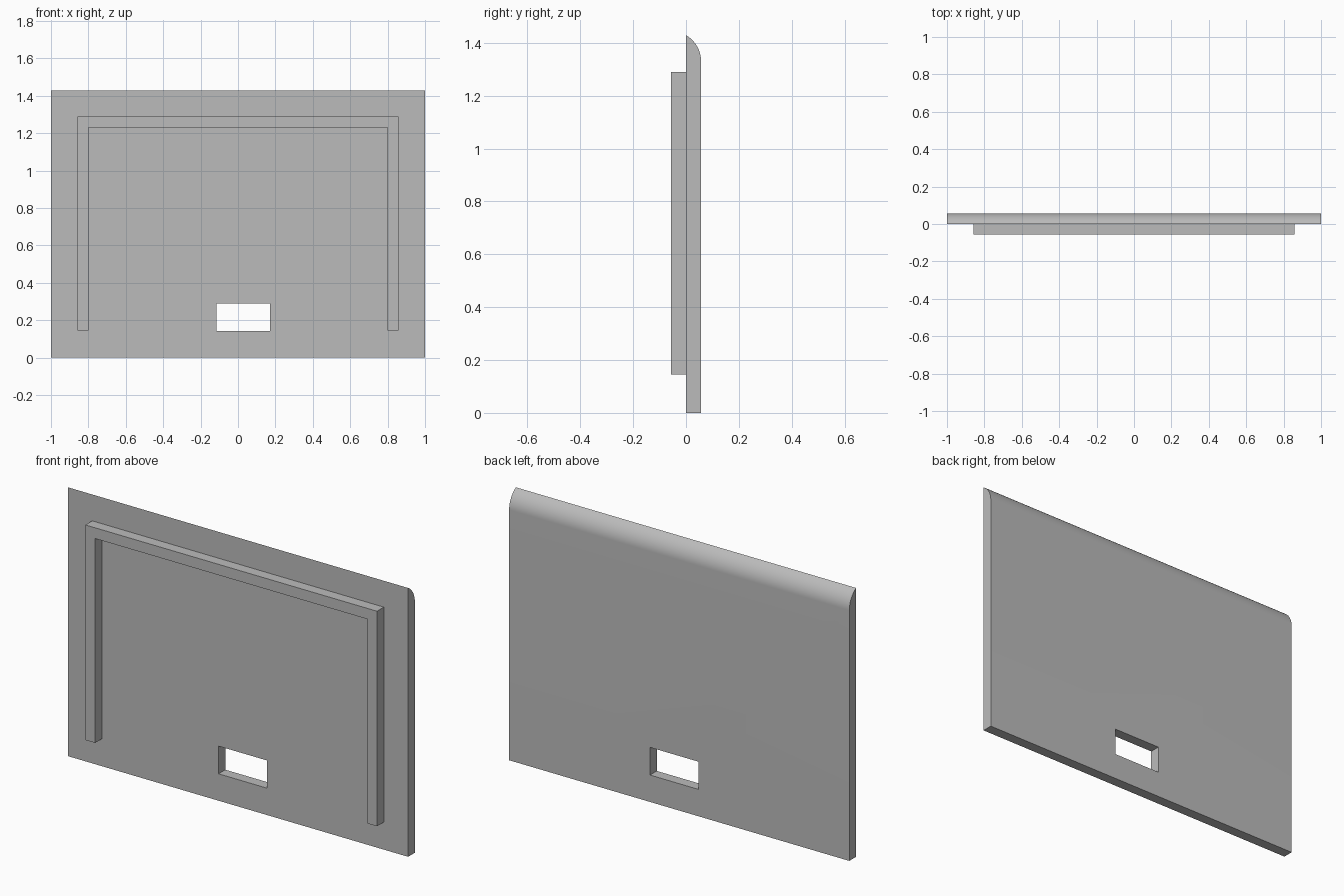
import bpy
import bmesh
from math import sin, cos, radians
from mathutils import Vector

cube = bpy.data.objects.get("Cube")
if cube:
    bpy.data.objects.remove(cube, do_unlink=True)

GREY = (0.5, 0.5, 0.5, 1.0)
grey = bpy.data.materials.new("plain grey")
grey.use_nodes = True
grey.diffuse_color = GREY
grey.node_tree.nodes["Principled BSDF"].inputs["Base Color"].default_value = GREY

U = 2 / 70          # module of the design: the panel is 70 units wide
THICK = 2 * U


def extrude_profile(name, points, direction):
    """Solid made by sweeping a closed outline along a vector."""
    bm = bmesh.new()
    face = bm.faces.new([bm.verts.new(p) for p in points])
    swept = bmesh.ops.extrude_face_region(bm, geom=[face])["geom"]
    bmesh.ops.translate(bm, vec=Vector(direction),
                        verts=[v for v in swept if isinstance(v, bmesh.types.BMVert)])
    bmesh.ops.recalc_face_normals(bm, faces=bm.faces)
    mesh = bpy.data.meshes.new(name)
    bm.to_mesh(mesh)
    bm.free()
    mesh.materials.append(grey)
    obj = bpy.data.objects.new(name, mesh)
    bpy.context.collection.objects.link(obj)
    return obj


# Panel: flat front, back edge rounded over at the top
radius = 2 * THICK
arc_z = 50 * U - radius * sin(radians(60))
outline = [(-1, 0, 0), (-1, THICK, 0)]
for i in range(17):
    a = radians(60 * i / 16)
    outline.append((-1, radius * cos(a) - THICK, arc_z + radius * sin(a)))
panel = extrude_profile("panel", outline, (2, 0, 0))

# Rectangular opening, slightly off centre
x0, x1, z0, z1 = -4 * U, 6 * U, 5 * U, 10.15 * U
cutter = extrude_profile(
    "opening_cutter",
    [(x, -0.1, z) for x, z in ((x0, z0), (x1, z0), (x1, z1), (x0, z1))],
    (0, 0.3, 0))
cutter.hide_render = True
cutter.hide_viewport = True
cut = panel.modifiers.new("opening", "BOOLEAN")
cut.operation = "DIFFERENCE"
cut.solver = "EXACT"
cut.object = cutter

bpy.context.view_layer.objects.active = panel
panel.select_set(True)
bpy.ops.object.modifier_apply(modifier=cut.name)
bpy.data.objects.remove(cutter, do_unlink=True)
bpy.ops.object.shade_smooth_by_angle(angle=radians(30))

# Raised rib: an upside-down U on the front face
outer, inner, low, top = 30 * U, 28 * U, 5.1 * U, 45.1 * U
half = [(outer, low), (outer, top)]
inside = [(inner, top - 2 * U), (inner, low)]
u_shape = half + [(-x, z) for x, z in reversed(half)]
u_shape += [(-x, z) for x, z in reversed(inside)] + inside
extrude_profile("front_rib", [(x, 0, z) for x, z in u_shape], (0, -THICK, 0))
